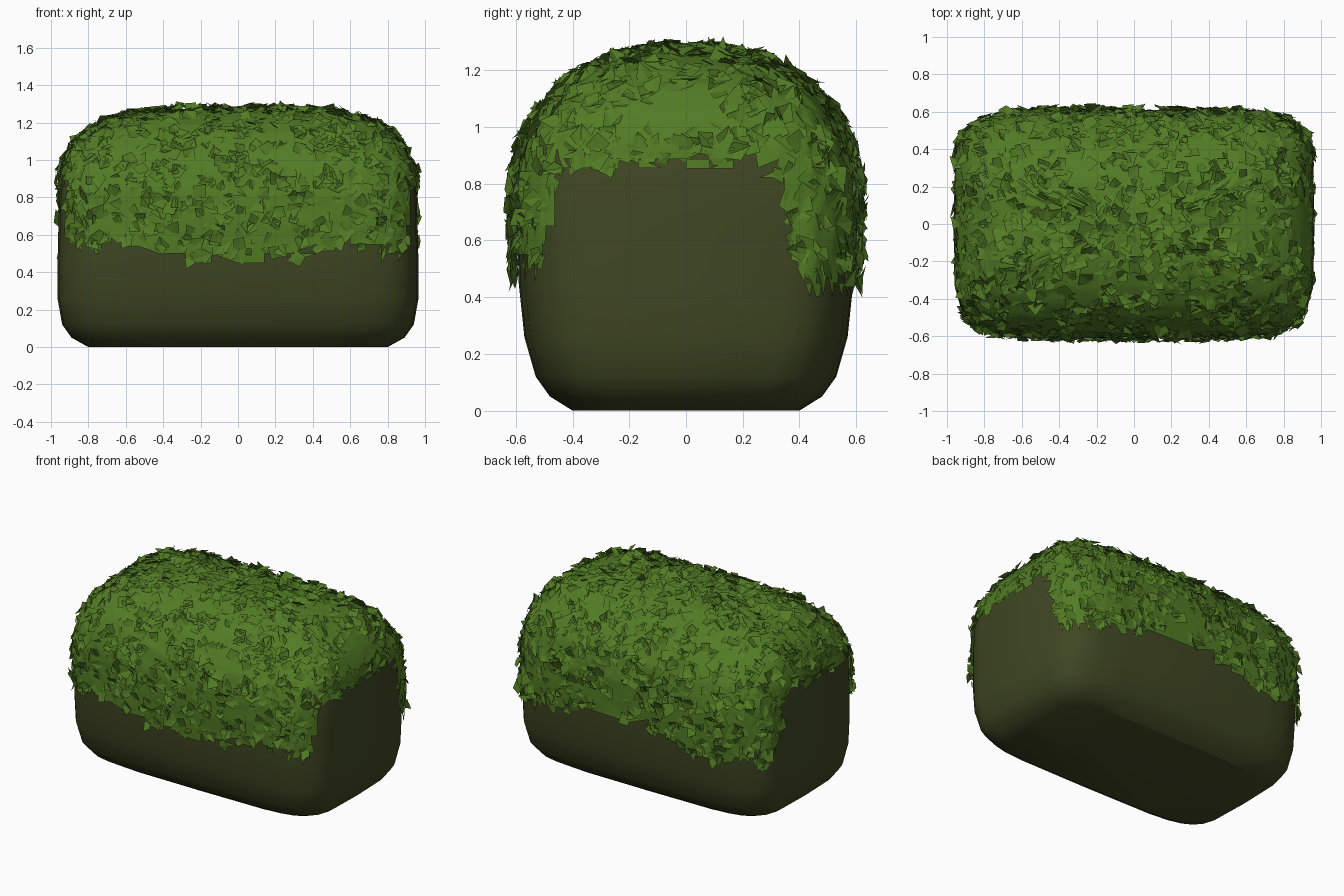
import bpy, bmesh, math, random
from mathutils import Vector

random.seed(7)
if "Cube" in bpy.data.objects:
    bpy.data.objects.remove(bpy.data.objects["Cube"], do_unlink=True)


def material(name, rgb):
    m = bpy.data.materials.new(name)
    m.use_nodes = True
    m.diffuse_color = (*rgb, 1)
    bsdf = m.node_tree.nodes["Principled BSDF"]
    bsdf.inputs["Base Color"].default_value = (*rgb, 1)
    bsdf.inputs["Roughness"].default_value = 0.9
    return m


olive = material("dark olive", (0.05, 0.062, 0.016))
green = material("leaf green", (0.085, 0.2, 0.018))

# Hedge outline: height, half length, half depth
RINGS = [(0, .80, .40), (.05, .89, .48), (.12, .94, .53), (.26, .965, .57),
         (.45, .965, .59), (.65, .96, .595), (.82, .955, .59), (.95, .935, .56),
         (1.05, .89, .50), (1.13, .82, .43), (1.19, .72, .34), (1.235, .56, .24),
         (1.255, .3, .12)]
SIDES = 28


def signed_power(v, p):
    return math.copysign(abs(v) ** p, v)


def hedge_body():
    """Stack of rounded rectangles, capped at both ends."""
    bm = bmesh.new()
    loops = []
    for z, hx, hy in RINGS:
        p = 0.36 if z < 0.9 else 0.36 + 0.35 * (z - 0.9)
        angles = [2 * math.pi * i / SIDES for i in range(SIDES)]
        loops.append([bm.verts.new((hx * signed_power(math.cos(a), p),
                                    hy * signed_power(math.sin(a), p), z)) for a in angles])
    for low, high in zip(loops, loops[1:]):
        for i in range(SIDES):
            j = (i + 1) % SIDES
            bm.faces.new((low[i], low[j], high[j], high[i]))
    bm.faces.new(loops[0][::-1])
    bm.faces.new(loops[-1])
    bm.normal_update()
    return bm


def finish(bm, name, mat, smooth):
    mesh = bpy.data.meshes.new(name)
    bm.to_mesh(mesh)
    bm.free()
    mesh.materials.append(mat)
    ob = bpy.data.objects.new(name, mesh)
    bpy.context.collection.objects.link(ob)
    if smooth:
        bpy.ops.object.select_all(action='DESELECT')
        bpy.context.view_layer.objects.active = ob
        ob.select_set(True)
        bpy.ops.object.shade_smooth_by_angle(angle=math.radians(30))
    return ob


def foliage_edge(p):
    """Height above which foliage covers the body."""
    if abs(p.x) > 0.9:
        if p.y > 0.3:
            return 0.88 - 0.45 * min(1, (p.y - 0.3) / 0.13)
        return 0.62 if p.y < -0.46 else 0.88
    return 0.5 + 0.05 * math.sin(5 * p.x + 2 * p.y)


# Bare woody core
finish(hedge_body(), "hedge_core", olive, True)

# Foliage shell with a ragged lower edge
shell = hedge_body()
bmesh.ops.subdivide_edges(shell, edges=shell.edges[:], cuts=3, use_grid_fill=True)
bmesh.ops.triangulate(shell, faces=shell.faces[:])
shell.normal_update()
for v in shell.verts:
    v.co += v.normal * random.uniform(0.01, 0.02)
bare = [f for f in shell.faces
        if f.calc_center_median().z < foliage_edge(f.calc_center_median()) + random.uniform(-.04, .05)]
bmesh.ops.delete(shell, geom=bare, context='FACES')
shell.normal_update()

# Folded leaves scattered by area over the shell
faces = shell.faces[:]
picks = random.choices(faces, weights=[f.calc_area() for f in faces], k=1900)
leaves = bmesh.new()
for f in picks:
    a, b, c = (v.co for v in f.verts)
    r, s = random.random(), random.random()
    if r + s > 1:
        r, s = 1 - r, 1 - s
    n = f.normal
    spot = a + (b - a) * r + (c - a) * s
    across = n.cross(Vector((random.uniform(-1, 1), random.uniform(-1, 1),
                             random.uniform(-1, 1)))).normalized()
    along = n.cross(across)
    if abs(n.x) > 0.9 and along.z < 0:
        along, across = -along, -across
    lift = random.uniform(0.1, 0.5)
    if abs(n.x) > 0.8:
        lift *= 0.6
    size = random.uniform(0.06, 0.11)
    tip_dir = (along + n * lift).normalized()
    root = spot - n * 0.008 - along * size * 0.4
    tip = root + tip_dir * size
    mid = root + tip_dir * size * random.uniform(0.3, 0.6)
    w = size * random.uniform(0.3, 0.5)
    left = mid + across * w + n * random.uniform(-0.01, 0.02)
    right = mid - across * w + n * random.uniform(-0.01, 0.02)
    vs = [leaves.verts.new(p) for p in (root, right, tip, left)]
    leaves.faces.new((vs[0], vs[1], vs[2]))
    leaves.faces.new((vs[0], vs[2], vs[3]))

finish(shell, "foliage_shell", green, True)
finish(leaves, "leaves", green, False)
